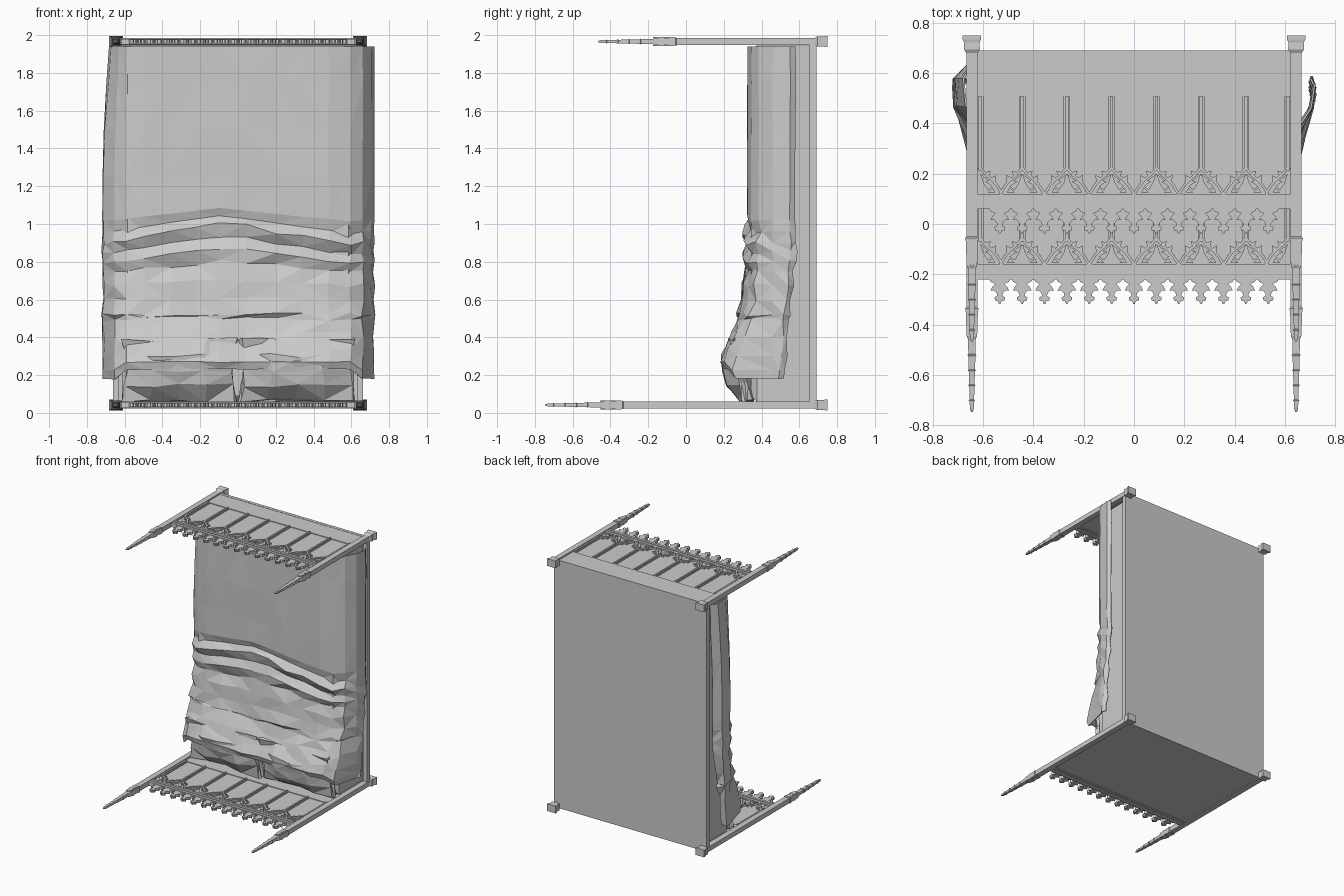
import bpy, bmesh, math, random
from mathutils import Vector

if "Cube" in bpy.data.objects:
    bpy.data.objects.remove(bpy.data.objects["Cube"])
random.seed(4)


def finish(name, bm, normals=True):
    if normals:
        bmesh.ops.recalc_face_normals(bm, faces=bm.faces)
    me = bpy.data.meshes.new(name)
    bm.to_mesh(me)
    bm.free()
    ob = bpy.data.objects.new(name, me)
    bpy.context.collection.objects.link(ob)
    return ob


def prism(bm, pts, z0, z1):
    """Extrude an xy outline from z0 to z1."""
    f = bm.faces.new([bm.verts.new((x, y, z0)) for x, y in pts])
    ext = bmesh.ops.extrude_face_region(bm, geom=[f])
    for v in ext['geom']:
        if isinstance(v, bmesh.types.BMVert):
            v.co.z = z1


def rect(bm, x0, x1, y0, y1, z0, z1):
    prism(bm, [(x0, y0), (x1, y0), (x1, y1), (x0, y1)], z0, z1)


def bar(bm, a, b, w, z0, z1):
    a, b = Vector(a), Vector(b)
    d = (b - a).normalized()
    n = Vector((-d.y, d.x)) * w / 2
    prism(bm, [a + n, b + n, b - n, a - n], z0, z1)


def post(bm, x, z, rings):
    """Square turned post running along y from (y, half width) rings."""
    prev = None
    for y, h in rings:
        k = min(h, .033)
        cur = [bm.verts.new((x + sx * h, y, z + sz * k * .85))
               for sx, sz in ((-1, -1), (1, -1), (1, 1), (-1, 1))]
        if prev:
            for i in range(4):
                bm.faces.new((prev[i], prev[(i + 1) % 4], cur[(i + 1) % 4], cur[i]))
        else:
            bm.faces.new(cur)
        prev = cur
    bm.faces.new(prev)


FLEUR = [(.043, 0), (.036, .012), (.018, .02), (.028, .03), (.037, .046), (.022, .046),
         (.012, .058), (.010, .068), (.021, .074), (.019, .087), (.008, .088), (.003, .1)]
PITCH = .178


def end_board(name, z, dy):
    # Panel with thicker lower part and top rail
    bm = bmesh.new()
    rect(bm, -.63, .63, .11 + dy, .69, z - .012, z + .002)
    rect(bm, -.63, .63, .51 + dy, .69, z - .013, z + .007)
    rect(bm, -.63, .63, .06 + dy, .12 + dy, z - .016, z + .014)
    rect(bm, -.62, .62, .08 + dy, .10 + dy, z - .018, z + .019)
    finish(name + "_panel", bm)

    # Mullions, pointed arches and cusps
    bm = bmesh.new()
    lo, hi = z, z + .017
    for i in range(8):
        x = (i - 3.5) * PITCH
        x = max(-.612, min(.612, x))
        rect(bm, x - .013, x + .013, .22 + dy, .51 + dy, lo, z + .009)
        rect(bm, x - .006, x + .006, .21 + dy, .51 + dy, lo, hi)
        for s in (-1, 1):
            if abs(x + s * .05) > .63:
                continue
            arc = [(0, .225), (.02, .198), (.046, .177), (.066, .155), (.088, .12)]
            for a, b in zip(arc, arc[1:]):
                bar(bm, (x + s * a[0], a[1] + dy), (x + s * b[0], b[1] + dy), .011, lo, hi)
            # cusps hanging into the bay and leaf in the spandrel
            for tri in ([(.016, .205), (.034, .188), (.042, .212)],
                        [(.04, .182), (.062, .162), (.064, .195)],
                        [(.0, .2), (.012, .165), (.036, .172)],
                        [(.008, .17), (.03, .135), (.05, .15), (.03, .165)],
                        [(.03, .125), (.06, .125), (.05, .145)]):
                prism(bm, [(x + s * u, v + dy) for u, v in tri], lo, hi - .004)
    finish(name + "_tracery", bm)

    # Row of trefoil crests above the rail
    bm = bmesh.new()
    for i in range(-6, 7):
        half = [(u, .062 - v + dy) for u, v in FLEUR]
        x = i * PITCH / 2
        prism(bm, [(x + u, v) for u, v in half] + [(x - u, v) for u, v in half[::-1]],
              z - .01, z + .01)
    finish(name + "_crest", bm)

    # Corner posts with feet, gabled capitals and knobbed spires
    bm = bmesh.new()
    rings = [(.75, .037), (.735, .037), (.722, .03), (.695, .032), (.68, .022),
             (-.05 + dy, .022), (-.056 + dy, .027), (-.07 + dy, .024), (-.165 + dy, .021),
             (-.178 + dy, .015)]
    y, h = -.178, .016
    for k in range(4):
        y -= .06
        h -= .0018
        rings += [(y + dy, h), (y - .003 + dy, h + .004), (y - .009 + dy, h)]
    rings += [(-.455 + dy, .008), (-.467 + dy, .004)]
    for s in (-1, 1):
        x = s * .645
        post(bm, x, z, rings)
        for zz in (z - .024, z + .018):
            for g in (-.062, -.115):
                prism(bm, [(x - .024, g + dy), (x + .024, g + dy), (x + .017, g - .028 + dy),
                           (x, g - .06 + dy), (x - .017, g - .028 + dy)], zz, zz + .006)
    finish(name + "_posts", bm)


end_board("headboard", .042, -.28)
end_board("footboard", 1.966, 0)

# Bed frame slab and side rails
bm = bmesh.new()
rect(bm, -.645, .645, .665, .69, .03, 1.975)
for s in (-1, 1):
    rect(bm, min(s * .63, s * .662), max(s * .63, s * .662), .655, .69, .04, 1.965)
finish("bed_frame", bm)

# Mattress
bm = bmesh.new()
rect(bm, -.615, .615, .345, .67, .06, 1.945)
bmesh.ops.recalc_face_normals(bm, faces=bm.faces)
bmesh.ops.bevel(bm, geom=[e for e in bm.edges if abs(e.verts[0].co.y - e.verts[1].co.y) < .01
                          and e.verts[0].co.y < .4],
                offset=.03, segments=1, affect='EDGES')
finish("mattress", bm)

# Two creased pillows
for side, cx in (("left", -.312), ("right", .312)):
    bm = bmesh.new()
    bmesh.ops.create_cube(bm, size=2)
    bmesh.ops.subdivide_edges(bm, edges=bm.edges[:], cuts=3, use_grid_fill=True)
    for v in bm.verts:
        u, d, w = v.co
        puff = .3 + .7 * (1 - u ** 4) * (1 - w ** 4)
        pinch = 1 - .08 * (1 - abs(u * w))
        v.co = Vector((cx + u * .3 * pinch, .29 + .03 * -w + d * .095 * puff, .225 + w * .168 * pinch))
        v.co += Vector([random.uniform(-.011, .011) for _ in range(3)])
    bmesh.ops.triangulate(bm, faces=bm.faces[:])
    finish(side + "_pillow", bm)

# Blanket: draped cross-sections swept from the pillows to the foot
rows = [(.23, .20), (.27, .185), (.34, .215), (.42, .25), (.5, .28), (.52, .275), (.6, .30),
        (.68, .305), (.75, .325), (.80, .303), (.85, .335), (.90, .308), (.96, .34),
        (1.02, .325), (1.25, .325), (1.5, .325), (1.75, .325), (1.94, .325)]
top_x = [-.59, -.5, -.36, -.22, -.1, .04, .2, .34, .48, .595]
bm = bmesh.new()
prev = None
for z, yf in rows:
    t = min(1, max(0, (z - .2) / .6))
    taper = max(0, (z - 1.4) / .54)
    crease = max(0, 1 - abs(z - .9) / .3)
    rumple = .012 if .3 < z < .95 else .003
    hem = .515 + .065 * t
    zs = z - .05 * max(0, 1 - (z - .23) / .3)
    sec = [(-.67 + .02 * taper, hem + .05 * t, zs), (-.718 + .035 * taper, hem, zs),
           (-.712 + .04 * taper, .47, zs), (-.655 + .025 * taper, yf + .06, zs)]
    for x in top_x:
        edge = .02 if abs(x) > .55 else 0
        dip = .03 * (1 - t) * max(0, 1 - abs(x) / .1)
        sec.append((x, yf + edge + dip, z + crease * .11 * (1 - abs(x + .08) / .6)))
    sec += [(.66, yf + .06, zs), (.708, .46, zs), (.722, hem - .03, zs), (.706, hem, zs)]
    cur = []
    for x, y, zz in sec:
        r = rumple if z < 1.9 else 0
        cur.append(bm.verts.new((x + random.uniform(-r, r) * .6, y + random.uniform(-r, r),
                                 zz + random.uniform(-r, r))))
    if prev:
        for i in range(len(cur) - 1):
            bm.faces.new((prev[i], prev[i + 1], cur[i + 1], cur[i]))
    prev = cur
bmesh.ops.triangulate(bm, faces=bm.faces[:])
blanket = finish("blanket", bm, normals=False)
thick = blanket.modifiers.new("thickness", 'SOLIDIFY')
thick.thickness = .008
thick.offset = -1
